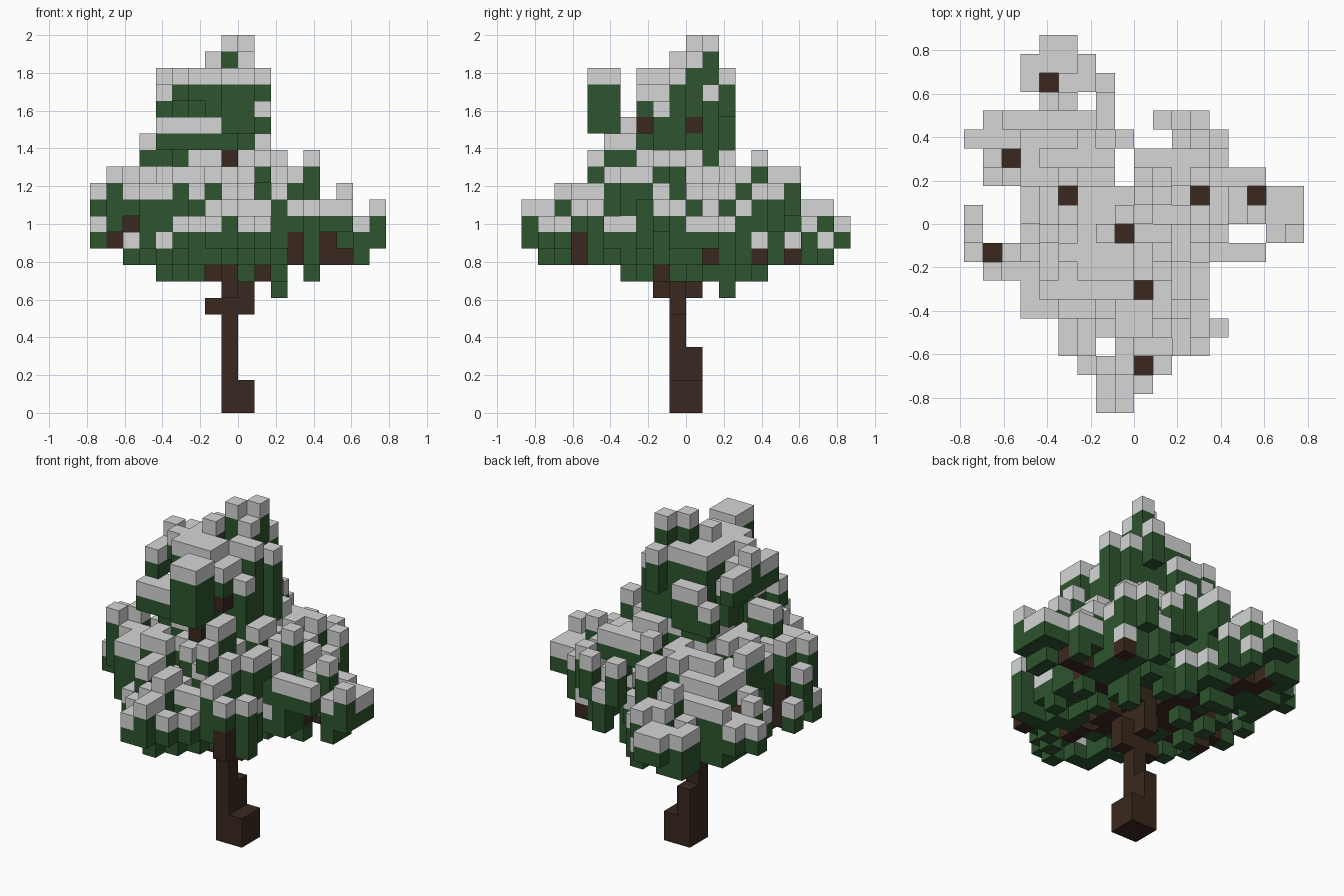
import bpy, bmesh, math, random

random.seed(11)
cube = bpy.data.objects.get("Cube")
if cube:
    bpy.data.objects.remove(cube, do_unlink=True)

V = 2 / 23                     # edge of one block
cells = {}                     # (i, j, k) -> part name

# Outline of the crown from above: block spans per row, front to back
ROWS = [[(7, 8)], [(7, 9)], [(6, 10)], [(5, 6), (8, 12)], [(5, 13)], [(3, 12)],
        [(3, 12)], [(1, 12)], [(0, 15)], [(0, 0), (3, 13), (16, 17)],
        [(0, 0), (3, 17)], [(3, 17)], [(1, 7), (9, 15)], [(1, 7), (9, 13)],
        [(0, 8), (11, 13)], [(1, 7), (10, 12)], [(4, 5), (7, 7)], [(3, 7)],
        [(3, 6)], [(4, 5)]]
# Highest block across the width and along the depth
WIDTH_TOP = [13, 14, 14, 16, 20, 20, 20, 21, 22, 22, 20, 15, 14, 15, 12, 13, 11, 12]
DEPTH_TOP = [12, 12, 13, 13, 20, 20, 17, 20, 20, 21, 22, 22, 20, 14, 15, 14, 14, 12, 12, 11]
# Places where a bare branch shows between the snow, with the height of its tip
BARE = {(4, 17): 9, (2, 13): 11, (5, 11): 12, (12, 11): 10, (15, 11): 10,
        (8, 9): 15, (1, 8): 10, (9, 6): 12, (9, 2): 10}
# Chosen heights in the upper tier, and thin ledges of the lower tier
PEAK = {(8, 10): 22, (9, 11): 22, (9, 10): 21, (7, 9): 21, (10, 8): 18, (10, 9): 20,
        (8, 4): 20, (9, 4): 20, (8, 5): 20, (9, 5): 20}
LEDGE = {(10, 4): 15, (10, 5): 16, (10, 6): 15, (3, 8): 16, (4, 8): 16, (5, 7): 16,
         (14, 8): 12, (15, 8): 12, (16, 11): 11, (2, 7): 13}
NO_PEAK = {(10, 7), (10, 10), *BARE}
# Branch tips poking out of the foliage, as seen along y and along x
FRONT_TIPS = [(2, 11), (8, 15), (12, 9), (10, 8)]
SIDE_TIPS = [(3, 10), (11, 9), (14, 9), (16, 9), (7, 17), (10, 17)]

columns = [(i, j) for j, spans in enumerate(ROWS)
           for a, b in spans for i in range(a, b + 1)]


def limit(c):
    return min(WIDTH_TOP[c[0]], DEPTH_TOP[c[1]])


def radius(c):
    return math.hypot(c[0] - 8, c[1] - 9.5)


def in_upper(c):
    oval = ((c[0] - 7.2) / 3.6) ** 2 + ((c[1] - 8.3) / 4.8) ** 2
    return c in PEAK or (oval < 1.15 and c[1] > 5 and c not in NO_PEAK)


# Heights of the broad lower tier and the narrow upper tier
lower, upper = {}, {}
for c in columns:
    r = radius(c)
    slope = round(16.6 - 0.57 * r) - random.choice((0, 0, 1, 1, 2))
    lower[c] = LEDGE.get(c, max(11, min(limit(c), slope, 15)))
    if in_upper(c):
        cone = round(22 - 0.9 * r) - random.choice((-1, 0, 0, 1, 2))
        if c[0] == 4:
            cone = max(cone, 19)
        upper[c] = PEAK.get(c, min(limit(c), 20, cone))

# Raise one column wherever the outline would fall short
for axis, tops in ((0, WIDTH_TOP), (1, DEPTH_TOP)):
    for n, top in enumerate(tops):
        line = [c for c in columns if c[axis] == n and c not in BARE]
        if max(max(lower[c], upper.get(c, 0)) for c in line) >= top:
            continue
        fits = [c for c in line if limit(c) >= top and c not in PEAK and c not in LEDGE]
        if fits:
            best = min(fits, key=radius)
            (upper if best in upper else lower)[best] = top


def stack(c, low, top, cap):
    for k in range(low, top):
        cells[(*c, k)] = "foliage"
    cells[(*c, top)] = cap


# Stack thin clumps of foliage, each with a snow cap
for c in columns:
    r, top = radius(c), lower[c]
    floor = 10 if c[0] in (0, 1, 17) or c[1] in (0, 19) else 9
    low = max(floor, top - random.choice((1, 2, 2, 3)))
    if c in BARE:
        stack(c, max(floor, BARE[c] - 2), BARE[c], "trunk")
        continue
    if c in LEDGE:
        low = top - 1
    elif r < 2.6:
        low = 10
    stack(c, low, top, "snow")
    # lower clump hanging under the main one
    if low > floor + 1 and c[0] not in (14, 15) and random.random() < 0.7:
        stack(c, floor, random.randint(floor + 1, min(low - 1, floor + 2)), "snow")
    if 2 < r < 6.5 and random.random() < 0.12:
        stack(c, 8, 9, "foliage")
    if c == (11, 12):
        stack(c, 7, 9, "foliage")
    # narrow upper tier
    if c in upper:
        peak = upper[c]
        base = 15 if r < 2.6 else max(16, peak - random.choice((1, 2, 2, 3)))
        if c[1] < 6:
            base = 17
        if c[0] == 4:
            base = 18
        stack(c, min(max(base, top + 1), peak - 1), peak, "snow")

# Branch tips replace the outermost block on their line of sight
for i, k in FRONT_TIPS:
    hits = [p for p in cells if p[0] == i and p[2] == k]
    if hits:
        cells[min(hits, key=lambda p: p[1])] = "trunk"
for j, k in SIDE_TIPS:
    hits = [p for p in cells if p[1] == j and p[2] == k]
    if hits:
        cells[max(hits)] = "trunk"

# Trunk with its bent foot and knots
for k in range(16):
    cells[(8, 9, k)] = "trunk"
for k in range(4):
    cells[(8, 10, k)] = "trunk"
for k in range(2):
    cells[(9, 9, k)] = cells[(9, 10, k)] = "trunk"
for knot in ((7, 9, 6), (9, 9, 6), (9, 9, 7), (8, 8, 7), (8, 10, 7),
             (7, 9, 8), (8, 8, 8), (8, 10, 8), (10, 9, 8)):
    cells[knot] = "trunk"

# Branches running out flat from the trunk, then bending up to the bare places
for (i, j), tip in BARE.items():
    steps = max(1, 2 * max(abs(i - 8), abs(j - 9)))
    for s in range(steps + 1):
        t = s / steps
        cell = (round(8 + (i - 8) * t), round(9 + (j - 9) * t),
                round(8.6 + (tip - 8.6) * t * t))
        if cells.get(cell) != "snow":
            cells[cell] = "trunk"


def make_material(name, color):
    m = bpy.data.materials.new(name)
    m.use_nodes = True
    m.diffuse_color = (*color, 1)
    bsdf = next(n for n in m.node_tree.nodes if n.type == "BSDF_PRINCIPLED")
    bsdf.inputs["Base Color"].default_value = (*color, 1)
    bsdf.inputs["Roughness"].default_value = 0.9
    return m


def build_part(part, material):
    """Make one mesh from the exposed sides of a part's blocks."""
    bm = bmesh.new()
    corners = {}

    def corner(p):
        if p not in corners:
            corners[p] = bm.verts.new(((p[0] - 9) * V, (p[1] - 10) * V, p[2] * V))
        return corners[p]

    for cell, kind in cells.items():
        if kind != part:
            continue
        for axis in range(3):
            for side in (0, 1):
                near = list(cell)
                near[axis] += 2 * side - 1
                if tuple(near) in cells:
                    continue
                u, w = (axis + 1) % 3, (axis + 2) % 3
                quad = []
                for a, b in ((0, 0), (1, 0), (1, 1), (0, 1)):
                    p = list(cell)
                    p[axis] += side
                    p[u] += a
                    p[w] += b
                    quad.append(corner(tuple(p)))
                bm.faces.new(quad if side else quad[::-1])
    mesh = bpy.data.meshes.new(part)
    bm.to_mesh(mesh)
    bm.free()
    mesh.materials.append(material)
    bpy.context.collection.objects.link(bpy.data.objects.new(part, mesh))


build_part("trunk", make_material("dark brown bark", (0.042, 0.022, 0.013)))
build_part("foliage", make_material("pine green", (0.027, 0.09, 0.028)))
build_part("snow", make_material("pale grey snow", (0.66, 0.67, 0.665)))
